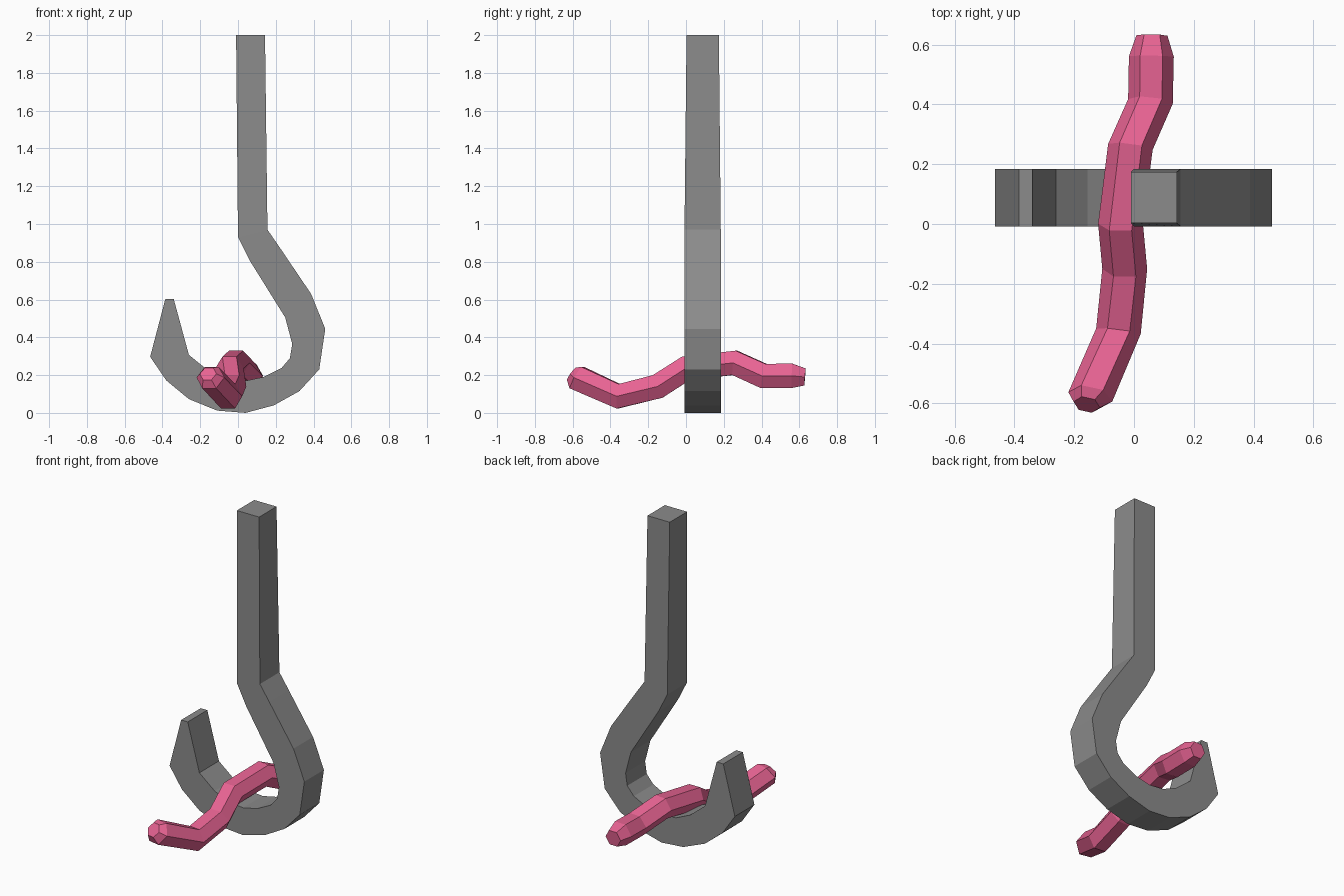
import bpy, bmesh, math
from mathutils import Vector

if "Cube" in bpy.data.objects:
    bpy.data.objects.remove(bpy.data.objects["Cube"])


def loft(name, rings, color):
    """Skin a list of equal-size rings, cap both ends and colour the result."""
    bm = bmesh.new()
    loops = [[bm.verts.new(p) for p in ring] for ring in rings]
    n = len(loops[0])
    for a, b in zip(loops, loops[1:]):
        for i in range(n):
            j = (i + 1) % n
            bm.faces.new((a[i], a[j], b[j], b[i]))
    bm.faces.new(loops[0])
    bm.faces.new(loops[-1])
    bmesh.ops.recalc_face_normals(bm, faces=bm.faces)
    mesh = bpy.data.meshes.new(name)
    bm.to_mesh(mesh)
    bm.free()
    mat = bpy.data.materials.new(name + "_color")
    mat.diffuse_color = (*color, 1)
    mat.use_nodes = True
    mat.node_tree.nodes["Principled BSDF"].inputs["Base Color"].default_value = mat.diffuse_color
    mesh.materials.append(mat)
    ob = bpy.data.objects.new(name, mesh)
    bpy.context.collection.objects.link(ob)
    return ob


# Hook: outer (x, z) and inner (x, z) edge from shank top to point
hook = [
    (0.143, 2.0, -0.01, 2.0), (0.156, 0.97, 0.0, 0.93),
    (0.222, 0.874, 0.06, 0.81), (0.387, 0.63, 0.25, 0.505),
    (0.462, 0.445, 0.287, 0.365), (0.43, 0.23, 0.275, 0.29),
    (0.325, 0.115, 0.23, 0.237), (0.19, 0.04, 0.135, 0.19),
    (0.04, 0.0, 0.04, 0.17), (-0.11, 0.012, -0.06, 0.18),
    (-0.26, 0.073, -0.155, 0.222), (-0.38, 0.172, -0.207, 0.264),
    (-0.465, 0.297, -0.26, 0.307), (-0.385, 0.602, -0.34, 0.602),
]
rings = []
for ox, oz, ix, iz in hook:
    y0, y1 = (0.003, 0.174) if oz > 1.5 else (-0.008, 0.184)
    rings.append([(ox, y0, oz), (ox, y1, oz), (ix, y1, iz), (ix, y0, iz)])
loft("hook", rings, (0.26, 0.26, 0.26))

# Worm: hexagonal tube along a bent path, with small blunt ends
path = [Vector(p) for p in [
    (0.06, 0.63, 0.19), (0.058, 0.56, 0.196), (0.055, 0.41, 0.196),
    (-0.012, 0.258, 0.265), (-0.045, 0.0, 0.236), (-0.031, -0.15, 0.14),
    (-0.052, -0.358, 0.088), (-0.146, -0.578, 0.187), (-0.158, -0.604, 0.207)]]
radii = [0.052] + [0.075] * 7 + [0.045]
rings = []
for k, (p, r) in enumerate(zip(path, radii)):
    a = (p - path[max(k - 1, 0)]).normalized()
    b = (path[min(k + 1, len(path) - 1)] - p).normalized()
    t = (a + b).normalized()
    # ring plane turned halfway towards the x axis
    u = t.cross(Vector((0, 0, 1))).normalized()
    u = (u + Vector((-1, 0, 0))).normalized()
    v = u.cross(t).normalized()
    rings.append([p + r * (math.cos(i * math.pi / 3) * u + math.sin(i * math.pi / 3) * v)
                  for i in range(6)])
loft("worm", rings, (0.8, 0.125, 0.29))
